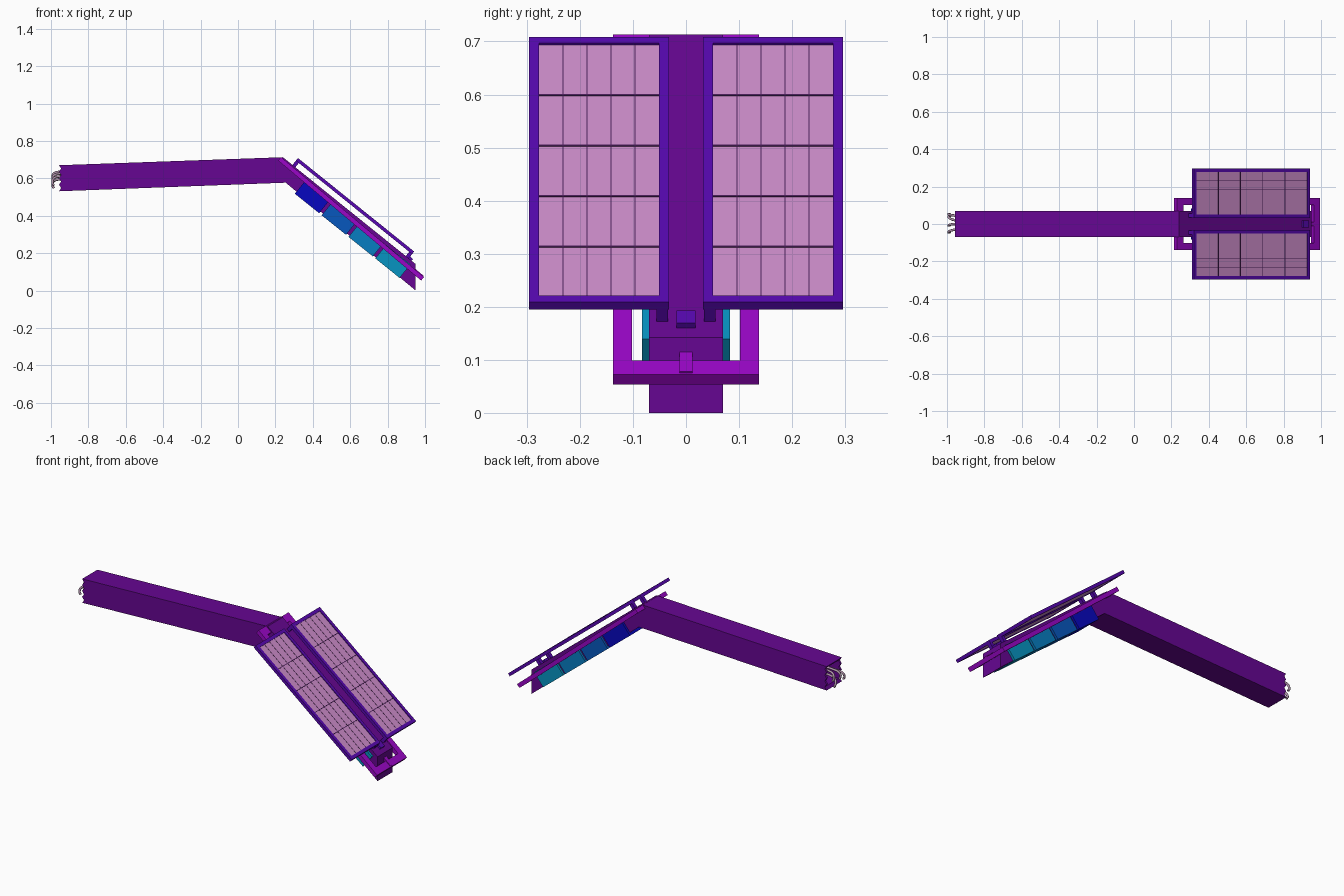
import bpy, bmesh, math
from mathutils import Matrix, Vector

if "Cube" in bpy.data.objects:
    bpy.data.objects.remove(bpy.data.objects["Cube"])

ELBOW = Vector((0.24, 0, 0.713))
SLOPE = 38.8


def material(name, r, g, b):
    m = bpy.data.materials.new(name)
    m.diffuse_color = [(c / 255) ** 2.2 for c in (r, g, b)] + [1]
    m.use_nodes = True
    m.node_tree.nodes["Principled BSDF"].inputs["Base Color"].default_value = m.diffuse_color
    return m


PURPLE = material("purple", 102, 15, 145)
INDIGO = material("indigo", 88, 16, 175)
MAGENTA = material("magenta", 152, 15, 198)
GLASS = material("pink_glass", 204, 140, 202)
DARK = material("dark_line", 75, 35, 90)
WIRE = material("wire", 175, 145, 170)


def add_object(name, bm, mat):
    bmesh.ops.recalc_face_normals(bm, faces=bm.faces)
    me = bpy.data.meshes.new(name)
    bm.to_mesh(me)
    bm.free()
    me.materials.append(mat)
    ob = bpy.data.objects.new(name, me)
    bpy.context.collection.objects.link(ob)
    return ob


def slope_boxes(name, boxes, mat, angle=SLOPE):
    """Boxes given as (u0,u1, y0,y1, n0,n1): along slope, across, above slope."""
    frame = Matrix.Translation(ELBOW) @ Matrix.Rotation(math.radians(angle), 4, 'Y')
    bm = bmesh.new()
    for u0, u1, y0, y1, n0, n1 in boxes:
        size = Matrix.Diagonal((u1 - u0, abs(y1 - y0), n1 - n0, 1))
        mid = Matrix.Translation(((u0 + u1) / 2, (y0 + y1) / 2, (n0 + n1) / 2))
        bmesh.ops.create_cube(bm, size=1, matrix=frame @ mid @ size)
    return add_object(name, bm, mat)


# bent beam: side profile with a ridged left end, extruded across
ridges = [(-0.957 + 0.012 * (i % 2), 0.531 + 0.0174 * i) for i in range(9)]
profile = ridges + [(0.24, 0.713), (0.95, 0.142), (0.95, 0.0), (0.255, 0.577)]
bm = bmesh.new()
face = bm.faces.new([bm.verts.new((x, -0.07, z)) for x, z in profile])
ext = bmesh.ops.extrude_face_region(bm, geom=[face])
bmesh.ops.translate(bm, vec=(0, 0.14, 0),
                    verts=[v for v in ext["geom"] if isinstance(v, bmesh.types.BMVert)])
beam = add_object("bent_beam", bm, PURPLE)

# open hollow at the beam's left end
bm = bmesh.new()
bmesh.ops.create_cube(bm, size=1, matrix=Matrix.Translation((-0.95, 0, 0.603))
                      @ Matrix.Diagonal((0.2, 0.116, 0.108, 1)))
cutter = add_object("beam_end_cutter", bm, PURPLE)
cutter.hide_render = True
cutter.display_type = 'WIRE'
cut = beam.modifiers.new("hollow", 'BOOLEAN')
cut.object = cutter
cut.operation = 'DIFFERENCE'
cut.solver = 'EXACT'
bpy.context.view_layer.objects.active = beam
beam.select_set(True)
bpy.ops.object.modifier_apply(modifier="hollow")
bpy.data.objects.remove(cutter)

# loose curling wires at the open end
for i, (y, z, side) in enumerate([(0.045, 0.635, 0.008), (0.0, 0.625, -0.008),
                                  (-0.03, 0.61, -0.015), (0.02, 0.595, 0.02)]):
    cu = bpy.data.curves.new(f"wire_{i + 1}", 'CURVE')
    cu.dimensions = '3D'
    cu.bevel_depth = 0.0065
    cu.bevel_resolution = 2
    cu.use_fill_caps = True
    path = [(-0.85, y, z), (-0.955, y, z), (-0.985, y + side * 0.5, z - 0.01),
            (-0.992, y + side, z - 0.032), (-0.985, y + side, z - 0.048)]
    sp = cu.splines.new('BEZIER')
    sp.bezier_points.add(len(path) - 1)
    sp.resolution_u = 5
    for p, co in zip(sp.bezier_points, path):
        p.co = co
        p.handle_left_type = p.handle_right_type = 'AUTO'
    cu.materials.append(WIRE)
    bpy.context.collection.objects.link(bpy.data.objects.new(f"wire_{i + 1}", cu))

# guard frame around the sloping part
n0, n1, w = -0.03, -0.006, 0.138
slope_boxes("guard_frame", [
    (-0.008, 0.99, -w, -w + 0.036, n0, n1),
    (-0.008, 0.99, w - 0.036, w, n0, n1),
    (-0.008, 0.036, -w, w, n0, n1),
    (0.948, 0.99, -w, w, n0, n1),
    (0.88, 0.985, -0.012, 0.012, n0 + 0.004, n1 + 0.004)], MAGENTA, 40)

# four battery blocks, from blue to teal
for i, col in enumerate([(16, 16, 190), (16, 88, 188), (16, 124, 192), (16, 146, 192)]):
    u = 0.172 + 0.184 * i
    slope_boxes(f"battery_block_{i + 1}", [(u, u + 0.167, -0.083, 0.083, -0.112, -0.02)],
                material(f"block_{i + 1}", *col))

# two panels with rims, glass, cell lines and standoffs
U0, U1, Y0, Y1, RIM = 0.0655, 0.863, 0.032, 0.296, 0.019
for side, tag in ((-1, "front"), (1, "back")):
    a, b, c, d = U0 + RIM, U1 - RIM, Y0 + RIM, Y1 - RIM

    def mirrored(boxes):
        return [(p, q, min(side * r, side * s), max(side * r, side * s), t, v)
                for p, q, r, s, t, v in boxes]

    slope_boxes(f"panel_rim_{tag}", mirrored([
        (U0, a, Y0, Y1, 0.029, 0.047), (b, U1, Y0, Y1, 0.029, 0.047),
        (a, b, Y0, c, 0.029, 0.047), (a, b, d, Y1, 0.029, 0.047)]), INDIGO)
    slope_boxes(f"panel_glass_{tag}", mirrored([(a, b, c, d, 0.032, 0.043)]), GLASS)
    lines = []
    for i in range(1, 5):
        u, y = a + (b - a) * i / 5, c + (d - c) * i / 5
        lines.append((u - 0.002, u + 0.002, c, d, 0.042, 0.0445))
        lines.append((a, b, y - 0.001, y + 0.001, 0.042, 0.044))
    slope_boxes(f"panel_cell_lines_{tag}", mirrored(lines), DARK)
    slope_boxes(f"panel_standoffs_{tag}", mirrored([
        (u, u + 0.02, 0.034, 0.056, -0.01, 0.03) for u in (U0, U1 - 0.02)]), INDIGO)

# small clip on top of the slope
slope_boxes("clip", [(0.845, 0.883, -0.018, 0.018, -0.004, 0.012)], INDIGO)
